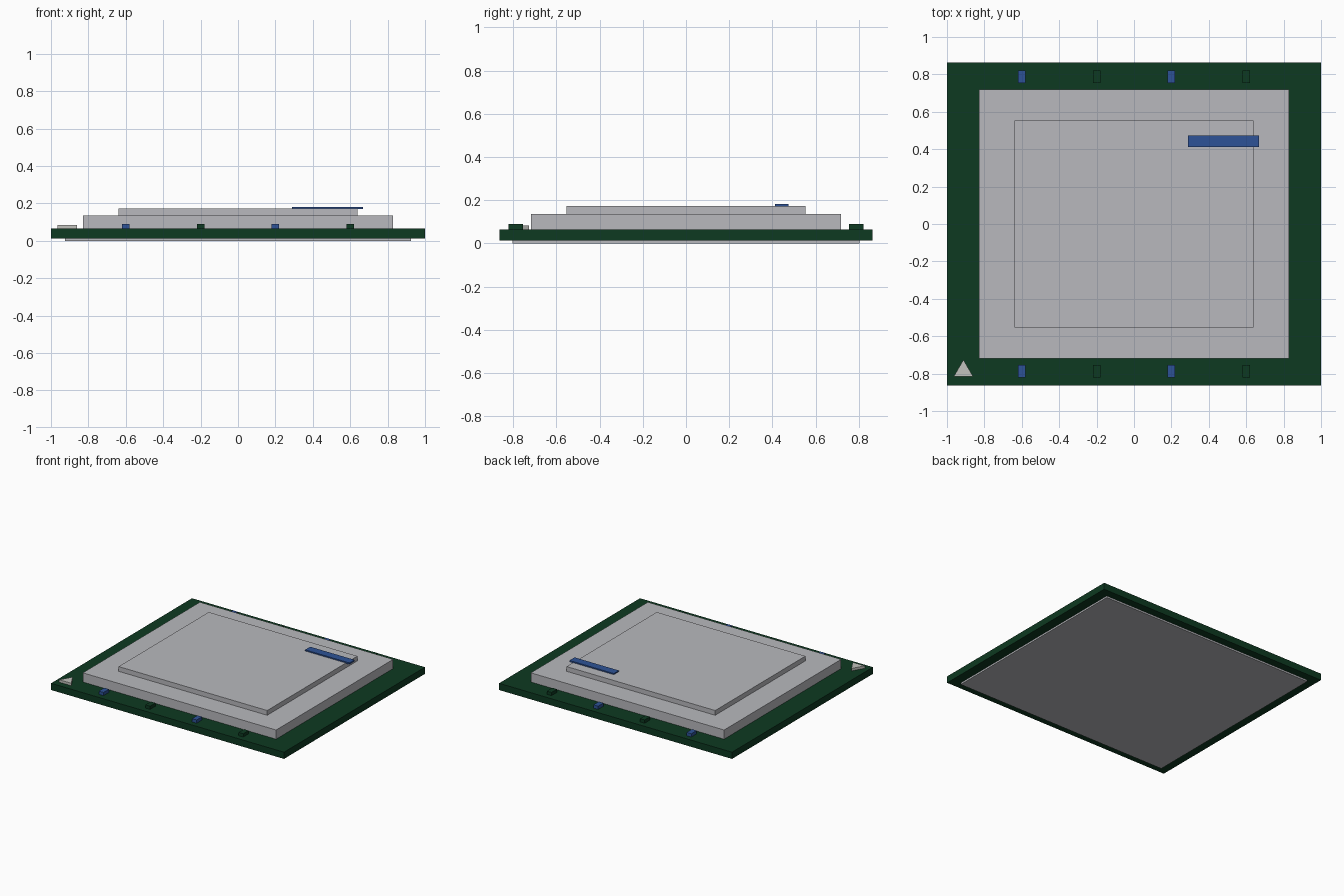
import bpy

cube = bpy.data.objects.get("Cube")
if cube:
    bpy.data.objects.remove(cube, do_unlink=True)


def material(name, rgb, metallic=0.0):
    m = bpy.data.materials.new(name)
    m.use_nodes = True
    m.diffuse_color = (*rgb, 1)
    m.node_tree.nodes["Principled BSDF"].inputs["Base Color"].default_value = (*rgb, 1)
    return m


green = material("board green", (0.004, 0.041, 0.015))
silver = material("lid silver", (0.48, 0.485, 0.51))
blue = material("label blue", (0.027, 0.086, 0.31))
pale = material("marker pale grey", (0.54, 0.54, 0.51))


def box(name, x, y, z, mat):
    """Box spanning the (low, high) ranges x, y and z."""
    spans = (x, y, z)
    bpy.ops.mesh.primitive_cube_add(size=1, location=[(a + b) / 2 for a, b in spans])
    ob = bpy.context.object
    ob.name = name
    ob.scale = [b - a for a, b in spans]
    bpy.ops.object.transform_apply(location=False, rotation=False, scale=True)
    ob.data.materials.append(mat)
    return ob


def slab(name, half_x, half_y, z, mat):
    return box(name, (-half_x, half_x), (-half_y, half_y), z, mat)


# Stacked plates: contact pad, circuit board, stepped metal lid
slab("contact_pad", 0.925, 0.803, (0, 0.013), silver)
slab("circuit_board", 1, 0.864, (0.013, 0.065), green)
slab("lid_base", 0.83, 0.718, (0.065, 0.136), silver)
slab("lid_top", 0.638, 0.553, (0.136, 0.173), silver)

# Raised label bar, overhanging the lid step
box("label_bar", (0.288, 0.668), (0.412, 0.474), (0.17, 0.182), blue)

# Small components along the front and back edges, alternating colours
for side, y in (("front", -0.788), ("back", 0.788)):
    for i in range(4):
        x = -0.6 + 0.4 * i
        box(f"{side}_component_{i + 1}", (x - 0.02, x + 0.02), (y - 0.033, y + 0.033),
            (0.065, 0.09), green if i % 2 else blue)

# Triangular corner marker, one point toward the back
bpy.ops.mesh.primitive_cylinder_add(vertices=3, radius=0.06, depth=0.019,
                                    location=(-0.912, -0.786, 0.0745))
marker = bpy.context.object
marker.name = "corner_marker"
marker.data.materials.append(pale)
